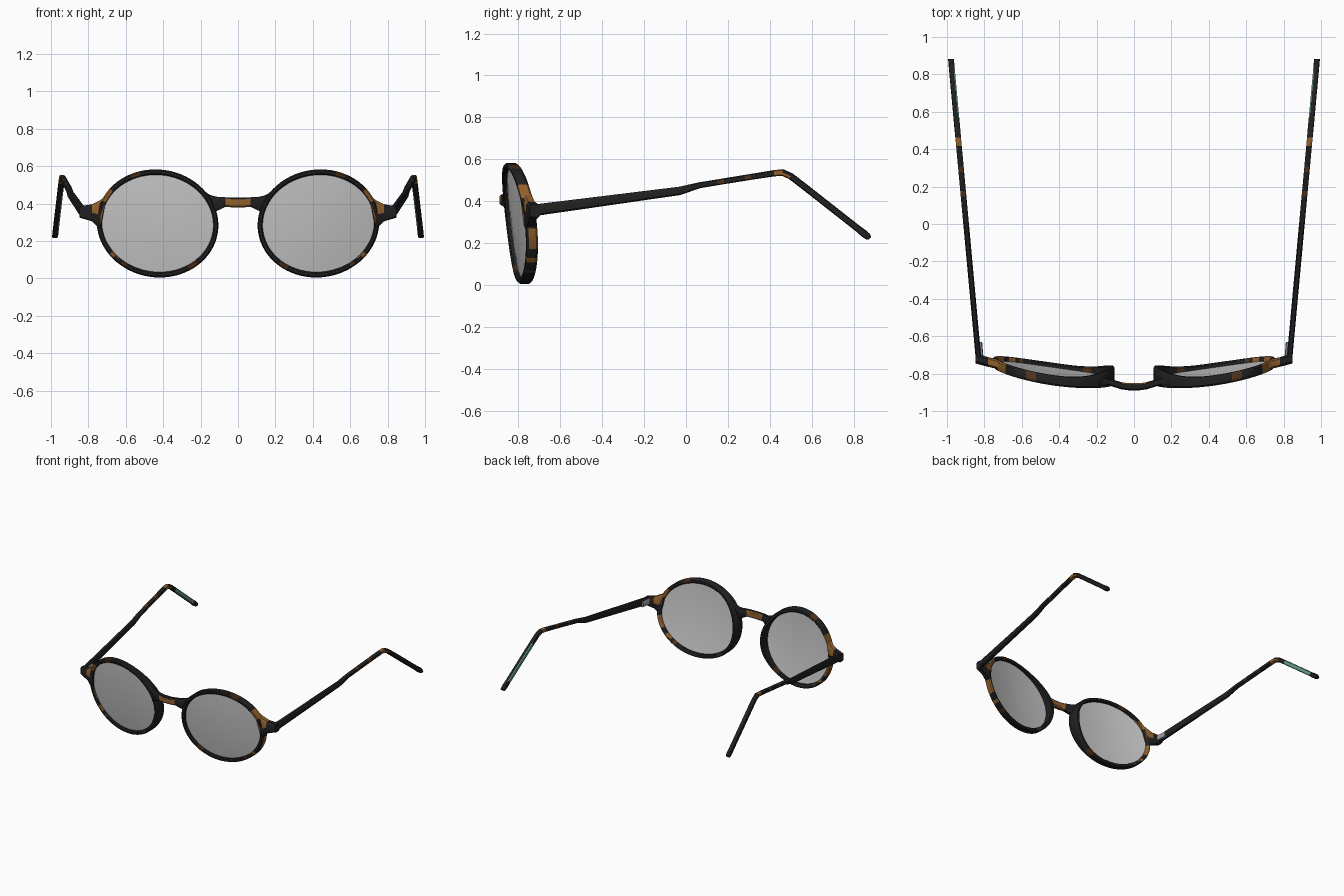
import bpy, bmesh, math
from mathutils import Vector

cube = bpy.data.objects.get("Cube")
if cube:
    bpy.data.objects.remove(cube, do_unlink=True)


def material(name, rgb, rough=0.5):
    m = bpy.data.materials.new(name)
    m.use_nodes = True
    m.diffuse_color = (*rgb, 1)
    node = m.node_tree.nodes["Principled BSDF"]
    node.inputs["Base Color"].default_value = (*rgb, 1)
    node.inputs["Roughness"].default_value = rough
    return m


BLACK, AMBER, BROWN, LENS, METAL, TEAL = range(6)
MATS = [material("black_acetate", (0.014, 0.014, 0.014)),
        material("amber_fleck", (0.28, 0.115, 0.025)),
        material("brown_fleck", (0.08, 0.032, 0.012)),
        material("lens_grey", (0.58, 0.58, 0.58)),
        material("hinge_metal", (0.35, 0.35, 0.36)),
        material("teal_inlay", (0.13, 0.34, 0.27))]

# Bevelled box section with a split at mid height
SECTION = [(-.6, -1), (.6, -1), (1, -.7), (1, 0), (1, .7),
           (.6, 1), (-.6, 1), (-1, .7), (-1, 0), (-1, -.7)]


def loft(name, rings, rule, closed=False):
    """Skin a row of equal rings; rule(centre, normal) picks the colour."""
    bm = bmesh.new()
    rows = [[bm.verts.new(p) for p in r] for r in rings]
    n = len(rows[0])
    pairs = list(zip(rows, rows[1:]))
    if closed:
        pairs.append((rows[-1], rows[0]))
    else:
        bm.faces.new(rows[0])
        bm.faces.new(rows[-1])
    for a, b in pairs:
        for i in range(n):
            j = (i + 1) % n
            bm.faces.new((a[i], a[j], b[j], b[i]))
    bmesh.ops.recalc_face_normals(bm, faces=bm.faces)
    for f in bm.faces:
        f.material_index = rule(f.calc_center_median(), f.normal)
    mesh = bpy.data.meshes.new(name)
    bm.to_mesh(mesh)
    bm.free()
    for m in MATS:
        mesh.materials.append(m)
    obj = bpy.data.objects.new(name, mesh)
    bpy.context.collection.objects.link(obj)
    bpy.ops.object.select_all(action='DESELECT')
    obj.select_set(True)
    bpy.context.view_layer.objects.active = obj
    bpy.ops.object.shade_smooth_by_angle(angle=math.radians(40))
    return obj


CX, CZ = 0.43, 0.294


def face_y(x, z):
    """Wrapped and tilted surface that the front follows."""
    return -0.835 + 0.17 * x * x - 0.12 * (z - 0.3)


def on_front(side, a, rx, rz, depth):
    z = CZ + rz * math.sin(a)
    x = CX + rx * math.cos(a) + 0.04 * (z - CZ)
    return (side * x, face_y(x, z) + depth, z)


# Flecks around the rim: angle, half width, colour, back only
FLECKS = [(32, 9, AMBER, False), (-39, 4, AMBER, False), (-15, 9, AMBER, True),
          (-128, 4, BROWN, False), (-52, 3, BROWN, False), (68, 5, BROWN, False)]


def rim_rule(c, n):
    a = math.degrees(math.atan2((c.z - CZ) / 0.29, (abs(c.x) - CX) / 0.325))
    for angle, half, colour, back in FLECKS:
        if abs(a - angle) < half and (n.y > -0.2 or not back):
            return colour
    return BLACK


RIM = [(0, -.020), (.25, -.027), (.75, -.027), (1, -.018),
       (1, .018), (.75, .027), (.25, .027), (0, .020)]
ANGLES = [math.tau * i / 72 for i in range(72)]


def rim(side, label):
    rings = []
    for a in ANGLES:
        # The rear of the rim swells into a nose pad
        pad = 0.045 * max(0, -math.cos(a)) ** 3
        rings.append([on_front(side, a, 0.298 + 0.027 * t, 0.260 + 0.029 * t,
                               d + (pad if d > 0 else 0)) for t, d in RIM])
    loft(label + "_rim", rings, rim_rule, closed=True)


def lens(side, label):
    rings = []
    for s, d in [(.05, -.005), (.4, -.005), (.75, -.005), (1, -.005),
                 (1, .005), (.75, .005), (.4, .005), (.05, .005)]:
        bulge = -0.012 * (1 - s * s)
        rings.append([on_front(side, a, 0.302 * s, 0.264 * s, d + bulge) for a in ANGLES])
    loft(label + "_lens", rings, lambda c, n: LENS)


def front_section(x, side, lo, hi, y, depth):
    mid, half = (lo + hi) / 2, (hi - lo) / 2
    return [(side * x, y + u * depth, mid + v * half) for u, v in SECTION]


def endpiece(side, label):
    spans = [(.64, .49, .50), (.68, .445, .472), (.71, .40, .44),
             (.735, .26, .42), (.78, .305, .397), (.848, .325, .385)]
    rings = [front_section(x, side, lo, hi, face_y(x, (lo + hi) / 2), 0.026)
             for x, lo, hi in spans]
    loft(label + "_endpiece", rings,
         lambda c, n: AMBER if .68 < abs(c.x) < .77 and c.z > .36 else BLACK)


def temple(side, label):
    path = [(-.735, .355, .028), (-.03, .449, .020), (.065, .476, .014),
            (.15, .490, .014), (.18, .495, .014), (.28, .511, .014),
            (.31, .516, .014), (.42, .533, .015), (.46, .537, .016),
            (.50, .519, .016), (.56, .473, .016), (.82, .269, .016),
            (.85, .245, .018), (.868, .231, .016), (.878, .223, .008)]
    pts = [Vector((0, y, z)) for y, z, h in path]
    rings = []
    for i, (y, z, h) in enumerate(path):
        t = (pts[min(i + 1, len(pts) - 1)] - pts[max(i - 1, 0)]).normalized()
        if i == 0:
            t = Vector((0, 1, 0))
        x = 0.83 + 0.092 * (y + 0.735)
        rings.append([(side * (x + u * 0.015), y - t.z * v * h, z + t.y * v * h)
                      for u, v in SECTION])

    def rule(c, n):
        if .56 < c.y < .82 and n.x * side < -0.5:
            return TEAL
        if .42 < c.y < .48:
            return AMBER
        if .15 < c.y < .18 or .28 < c.y < .31:
            return BROWN
        return BLACK
    loft(label + "_temple", rings, rule)


def hinge(side, label):
    rings = [[(side * (0.814 + 0.09 * (y + 0.73) + u * 0.011), y, 0.36 + v * 0.02)
              for u, v in SECTION] for y in (-0.73, -0.63)]
    loft(label + "_hinge", rings, lambda c, n: METAL)


def bridge():
    half = [(.03, .38, .432), (.068, .382, .434), (.11, .362, .436),
            (.135, .36, .442), (.16, .405, .452), (.19, .45, .478)]
    spans = [(-x, lo, hi) for x, lo, hi in reversed(half)] + half
    rings = []
    for x, lo, hi in spans:
        y = face_y(x, (lo + hi) / 2) - 0.024 * max(0, 1 - (x / 0.13) ** 2)
        rings.append(front_section(x, 1, lo, hi, y, 0.019))

    def rule(c, n):
        dark = n.z > 0.9 or (n.y < -0.1 and c.z > 0.425)
        return AMBER if abs(c.x) < .06 and not dark else BLACK
    loft("bridge", rings, rule)


for side, label in ((1, "left"), (-1, "right")):
    for part in (rim, lens, endpiece, temple, hinge):
        part(side, label)
bridge()
